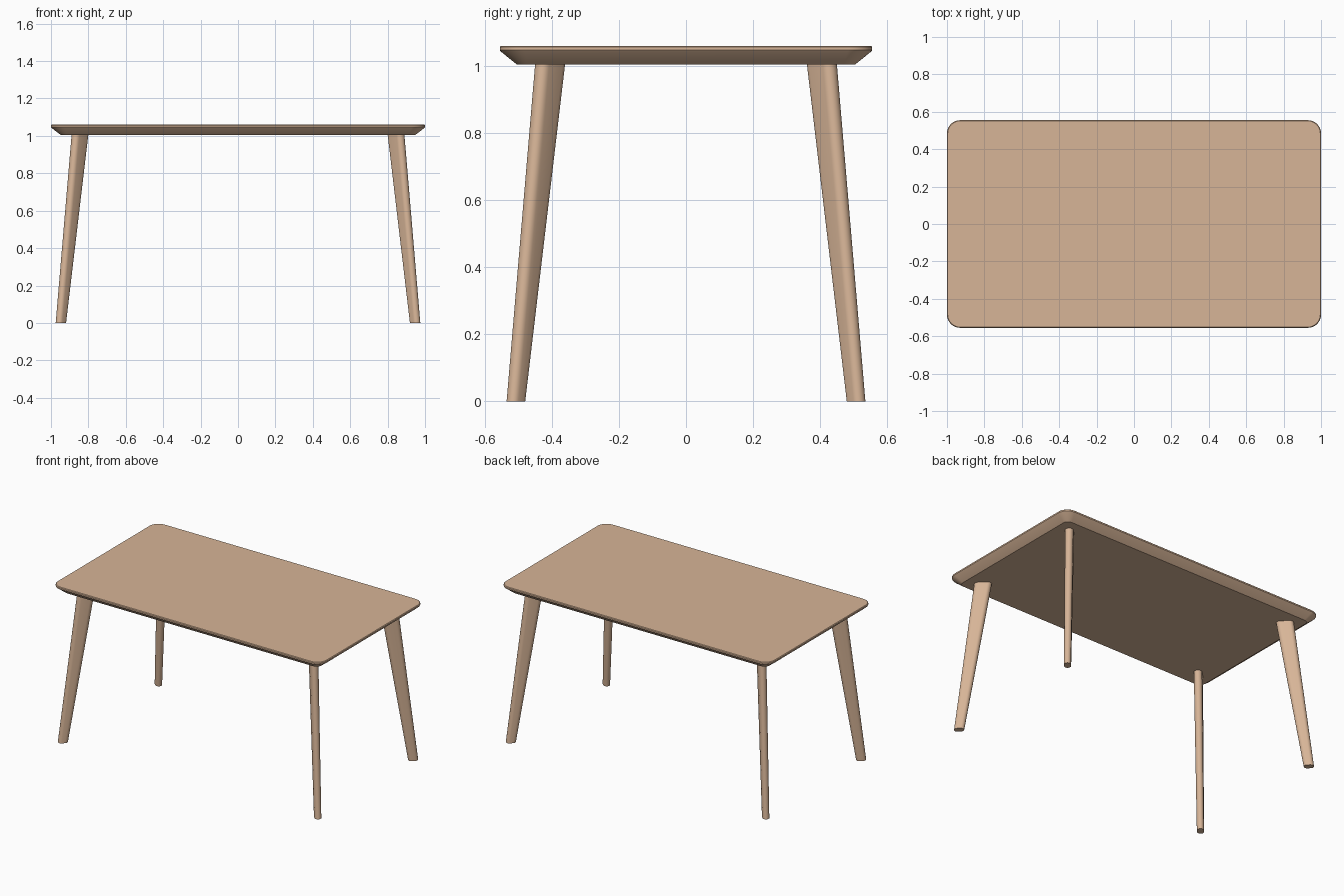
import bpy, bmesh, math

if "Cube" in bpy.data.objects:
    bpy.data.objects.remove(bpy.data.objects["Cube"])

wood = bpy.data.materials.new("light_wood")
wood.diffuse_color = (0.68, 0.46, 0.31, 1)
wood.use_nodes = True
wood.node_tree.nodes["Principled BSDF"].inputs["Base Color"].default_value = wood.diffuse_color


def loft(name, rings):
    """Skin equal-length rings of points, capped at both ends."""
    bm = bmesh.new()
    loops = [[bm.verts.new(p) for p in r] for r in rings]
    n = len(loops[0])
    for a, b in zip(loops, loops[1:]):
        for i in range(n):
            j = (i + 1) % n
            bm.faces.new((a[i], a[j], b[j], b[i]))
    bm.faces.new(loops[0][::-1])
    bm.faces.new(loops[-1])
    bmesh.ops.recalc_face_normals(bm, faces=bm.faces)
    me = bpy.data.meshes.new(name)
    bm.to_mesh(me)
    bm.free()
    me.materials.append(wood)
    ob = bpy.data.objects.new(name, me)
    bpy.context.collection.objects.link(ob)
    bpy.ops.object.select_all(action='DESELECT')
    ob.select_set(True)
    bpy.context.view_layer.objects.active = ob
    bpy.ops.object.shade_smooth_by_angle(angle=math.radians(30))
    return ob


def rounded_rect(hx, hy, r, z, steps=8):
    pts = []
    for k, (sx, sy) in enumerate([(1, 1), (-1, 1), (-1, -1), (1, -1)]):
        for i in range(steps + 1):
            a = math.pi / 2 * (k + i / steps)
            pts.append((sx * (hx - r) + r * math.cos(a),
                        sy * (hy - r) + r * math.sin(a), z))
    return pts


def capsule(outer, inner, r, z, sx, sy, steps=10):
    """Oblong section stretched along the diagonal between two extents."""
    pts = []
    for (x, y), start in ((outer, -45), (inner, 135)):
        off = -r if start == -45 else r
        for i in range(steps + 1):
            a = math.radians(start + 180 * i / steps)
            pts.append((sx * (x + off + r * math.cos(a)),
                        sy * (y + off + r * math.sin(a)), z))
    return pts


# Top: chamfered underside and thin upright rim
loft("table_top", [
    rounded_rect(0.948, 0.505, 0.035, 1.005),
    rounded_rect(0.997, 0.552, 0.07, 1.043),
    rounded_rect(1.0, 0.555, 0.07, 1.047),
    rounded_rect(1.0, 0.555, 0.07, 1.056),
    rounded_rect(0.996, 0.551, 0.067, 1.06),
])

# Splayed legs, tapering from an oblong top to a nearly round foot
for sx, sy, name in [(-1, -1, "front_left_leg"), (1, -1, "front_right_leg"),
                     (-1, 1, "back_left_leg"), (1, 1, "back_right_leg")]:
    loft(name, [
        capsule((0.975, 0.535), (0.919, 0.479), 0.021, 0, sx, sy),
        capsule((0.89, 0.45), (0.80, 0.36), 0.025, 1.006, sx, sy),
    ])
